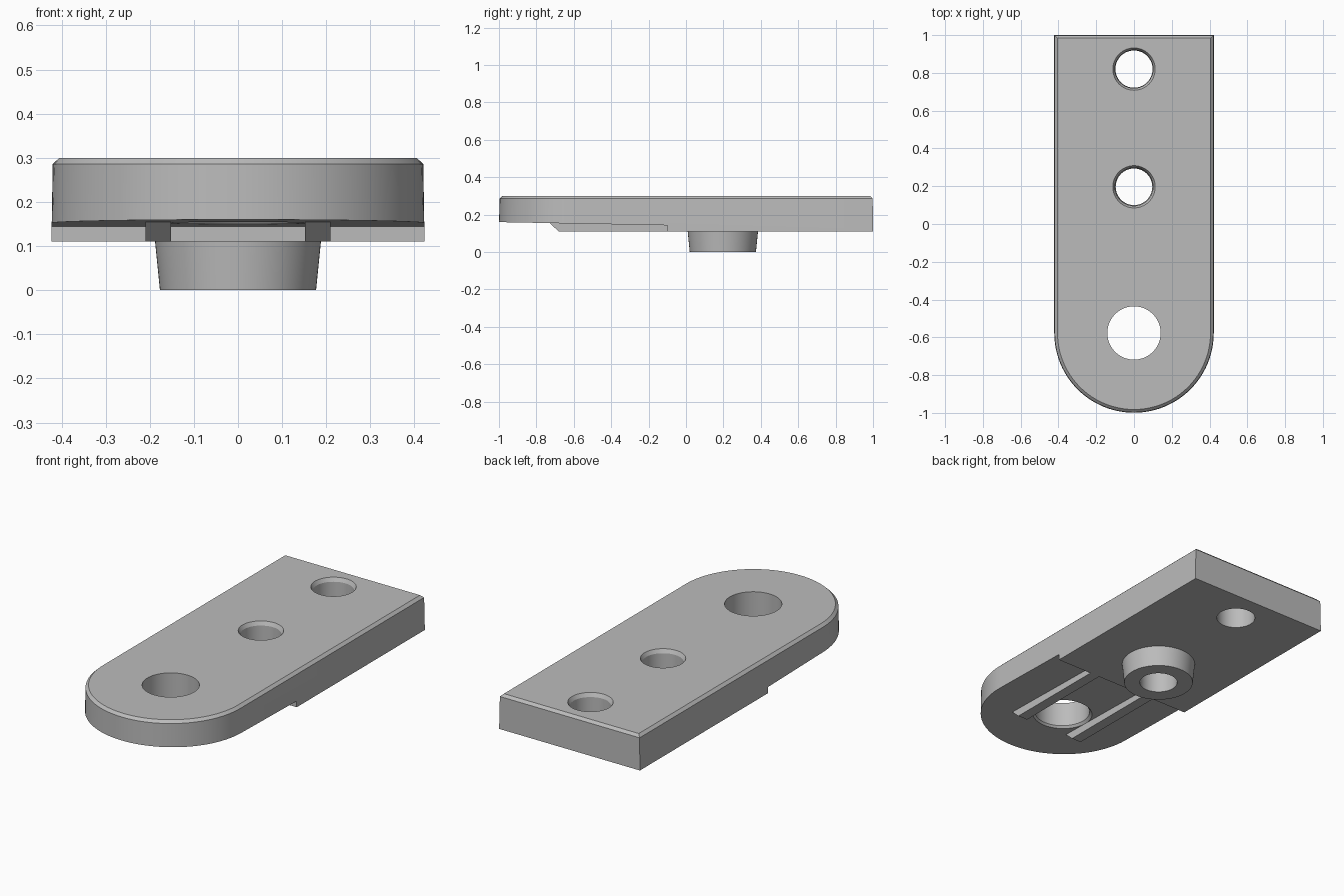
import bpy, bmesh, math

if "Cube" in bpy.data.objects:
    bpy.data.objects.remove(bpy.data.objects["Cube"], do_unlink=True)

grey = bpy.data.materials.new("light grey")
grey.use_nodes = True
grey.diffuse_color = (0.5, 0.5, 0.5, 1)
grey.node_tree.nodes["Principled BSDF"].inputs["Base Color"].default_value = (0.5, 0.5, 0.5, 1)

SEG = 72
ARC_Y = -0.577


def loft(name, rings):
    """Skin a stack of equal-length point rings and cap both ends."""
    bm = bmesh.new()
    rows = [[bm.verts.new(p) for p in ring] for ring in rings]
    n = len(rows[0])
    for a, b in zip(rows, rows[1:]):
        for i in range(n):
            j = (i + 1) % n
            bm.faces.new((a[i], a[j], b[j], b[i]))
    bm.faces.new(rows[0])
    bm.faces.new(rows[-1])
    bmesh.ops.recalc_face_normals(bm, faces=bm.faces)
    mesh = bpy.data.meshes.new(name)
    bm.to_mesh(mesh)
    bm.free()
    mesh.materials.append(grey)
    ob = bpy.data.objects.new(name, mesh)
    bpy.context.collection.objects.link(ob)
    return ob


def lathe(name, y, profile):
    turn = [2 * math.pi * i / SEG for i in range(SEG)]
    return loft(name, [[(r * math.cos(t), y + r * math.sin(t), z) for t in turn]
                       for r, z in profile])


def prism(name, x0, x1, yz):
    return loft(name, [[(x, y, z) for y, z in yz] for x in (x0, x1)])


def outline(r, back, z):
    """Straight-backed strip with a half-round front."""
    arc = [math.pi + math.pi * i / 48 for i in range(49)]
    pts = [(r * math.cos(t), ARC_Y + r * math.sin(t), z) for t in arc]
    return pts + [(r, back, z), (-r, back, z)]


def combine(target, other, operation):
    mod = target.modifiers.new(operation, 'BOOLEAN')
    mod.operation = operation
    mod.solver = 'EXACT'
    mod.object = other
    bpy.context.view_layer.objects.active = target
    bpy.ops.object.modifier_apply(modifier=mod.name)
    bpy.data.objects.remove(other, do_unlink=True)


# Plate with drafted sides and chamfered top rim
plate = loft("mounting_plate", [outline(0.423, 1.0, 0.11),
                                outline(0.42, 0.998, 0.286),
                                outline(0.405, 0.984, 0.30)])

# Raised underside of the rounded front part
combine(plate, prism("underside_cutter", -0.6, 0.6,
                     [(-1.1, 0.162), (-0.1, 0.143), (-0.1, 0.0), (-1.1, 0.0)]), 'DIFFERENCE')

# Tapered boss under the middle hole
combine(plate, lathe("boss", 0.197, [(0.177, 0.0), (0.188, 0.11), (0.188, 0.15)]), 'UNION')

# Two countersunk screw holes
for y in (0.197, 0.82):
    combine(plate, lathe("screw_hole_cutter", y, [(0.096, -0.05), (0.101, 0.28),
                                                  (0.112, 0.30), (0.112, 0.35)]), 'DIFFERENCE')

# Large front hole, eased on the underside
combine(plate, lathe("large_hole_cutter", ARC_Y, [(0.154, 0.05), (0.154, 0.15),
                                                  (0.141, 0.166), (0.141, 0.35)]), 'DIFFERENCE')

# Pair of guide rails with sloped front ends
for side, name in ((-1, "rail_right"), (1, "rail_left")):
    prism(name, side * 0.152, side * 0.21,
          [(-0.735, 0.16), (-0.68, 0.11), (-0.1, 0.11), (-0.1, 0.16)])

# Smooth the curved walls, keep the edges crisp
bpy.ops.object.select_all(action='DESELECT')
plate.select_set(True)
bpy.context.view_layer.objects.active = plate
bpy.ops.object.shade_smooth_by_angle(angle=math.radians(25))
